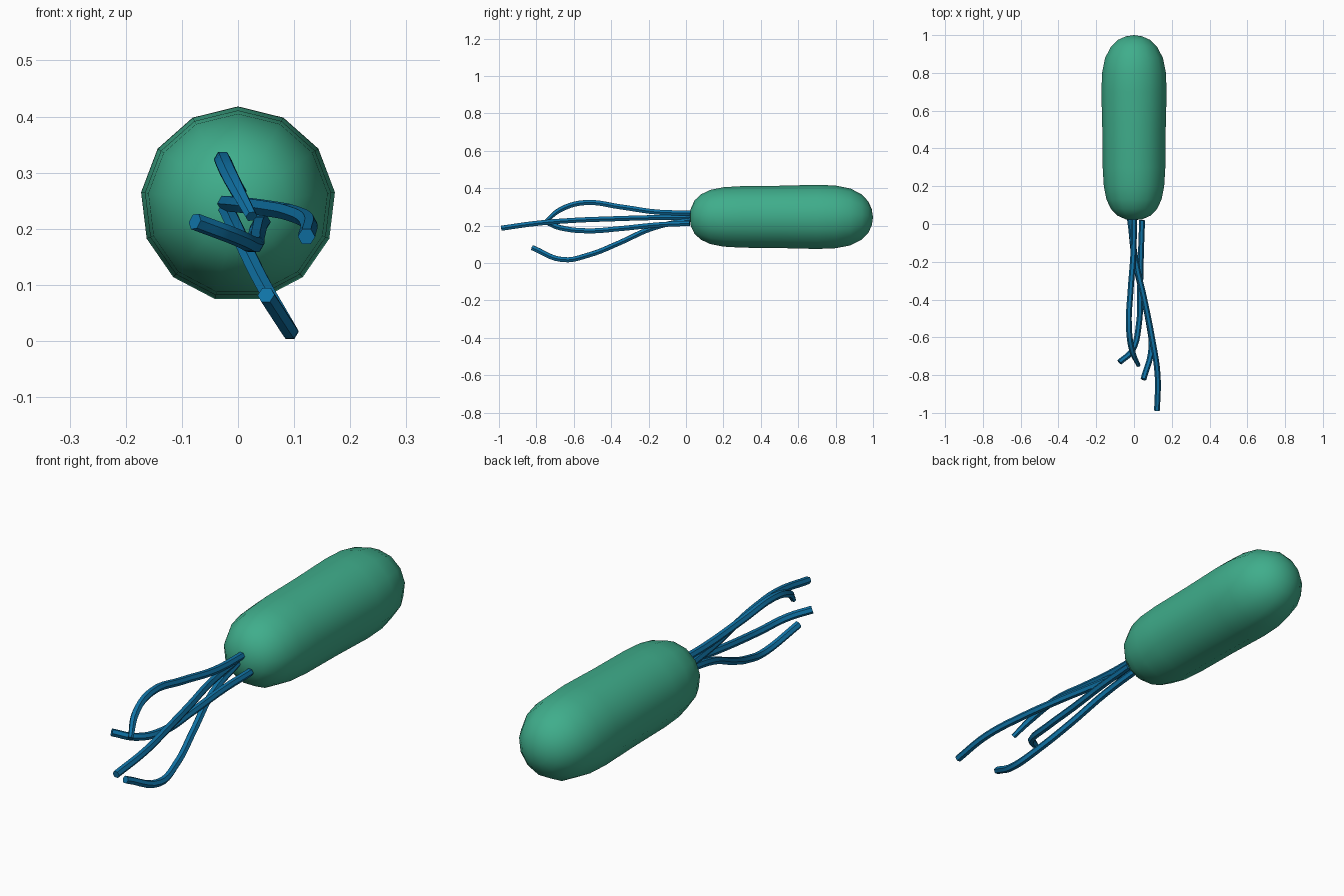
import bpy, bmesh
from math import sin, cos, pi

if "Cube" in bpy.data.objects:
    bpy.data.objects.remove(bpy.data.objects["Cube"])


def material(name, rgb):
    m = bpy.data.materials.new(name)
    m.diffuse_color = (*rgb, 1)
    m.use_nodes = True
    m.node_tree.nodes["Principled BSDF"].inputs["Base Color"].default_value = m.diffuse_color
    return m


green = material("green", (0.05, 0.42, 0.26))
blue = material("blue", (0.005, 0.17, 0.38))

# capsule body: 13-sided rings along y, (y, radius), closed by a pole at each end
SIDES, ZC = 13, 0.244
FRONT, BACK = 0.02, 1.0
rings = [(0.025, 0.045), (0.045, 0.09), (0.08, 0.123), (0.13, 0.147), (0.2, 0.161),
         (0.3, 0.167), (0.5, 0.169), (0.7, 0.174), (0.8, 0.17), (0.88, 0.154),
         (0.94, 0.122), (0.975, 0.085), (0.993, 0.045)]
bm = bmesh.new()
loops = [[bm.verts.new((r * sin(2 * pi * i / SIDES), y, ZC + r * cos(2 * pi * i / SIDES)))
          for i in range(SIDES)] for y, r in rings]
for a, b in zip(loops, loops[1:]):
    for i in range(SIDES):
        j = (i + 1) % SIDES
        bm.faces.new((a[i], a[j], b[j], b[i]))
for loop, y in ((loops[0], FRONT), (loops[-1], BACK)):
    pole = bm.verts.new((0, y, ZC))
    for i in range(SIDES):
        bm.faces.new((loop[i], loop[(i + 1) % SIDES], pole))
bmesh.ops.recalc_face_normals(bm, faces=bm.faces)
for f in bm.faces:
    f.smooth = True
mesh = bpy.data.meshes.new("cell_body")
bm.to_mesh(mesh)
bm.free()
mesh.materials.append(green)
bpy.context.collection.objects.link(bpy.data.objects.new("cell_body", mesh))


# trailing tail strands: hexagonal tubes along smooth paths
def strand(name, pts, tip=1.0):
    cu = bpy.data.curves.new(name, 'CURVE')
    cu.dimensions = '3D'
    cu.bevel_depth = 0.0155
    cu.bevel_resolution = 1
    cu.resolution_u = 5
    cu.use_fill_caps = True
    sp = cu.splines.new('BEZIER')
    sp.bezier_points.add(len(pts) - 1)
    for p, co in zip(sp.bezier_points, pts):
        p.co = co
        p.handle_left_type = p.handle_right_type = 'AUTO'
    sp.bezier_points[-1].radius = tip
    cu.materials.append(blue)
    ob = bpy.data.objects.new(name, cu)
    bpy.context.collection.objects.link(ob)
    bpy.ops.object.select_all(action='DESELECT')
    ob.select_set(True)
    bpy.context.view_layer.objects.active = ob
    bpy.ops.object.convert(target='MESH')
    bpy.ops.object.shade_smooth_by_angle()


strand("tail_strand_upper", [(0.0, 0.03, 0.268), (-0.003, -0.15, 0.272), (-0.018, -0.35, 0.3),
                             (-0.027, -0.54, 0.323), (-0.01, -0.67, 0.286), (0.024, -0.75, 0.222)], 0.7)
strand("tail_strand_inner", [(0.043, 0.02, 0.212), (0.037, -0.15, 0.204), (0.032, -0.35, 0.184),
                             (0.026, -0.53, 0.172), (-0.01, -0.67, 0.188), (-0.077, -0.732, 0.213)])
strand("tail_strand_long", [(-0.022, 0.03, 0.245), (0.01, -0.2, 0.242), (0.055, -0.4, 0.236),
                            (0.095, -0.6, 0.228), (0.125, -0.8, 0.212), (0.122, -0.988, 0.186)])
strand("tail_strand_lower", [(-0.02, 0.03, 0.234), (0.003, -0.18, 0.186), (0.042, -0.36, 0.106),
                             (0.078, -0.52, 0.043), (0.092, -0.66, 0.018), (0.05, -0.822, 0.082)])
